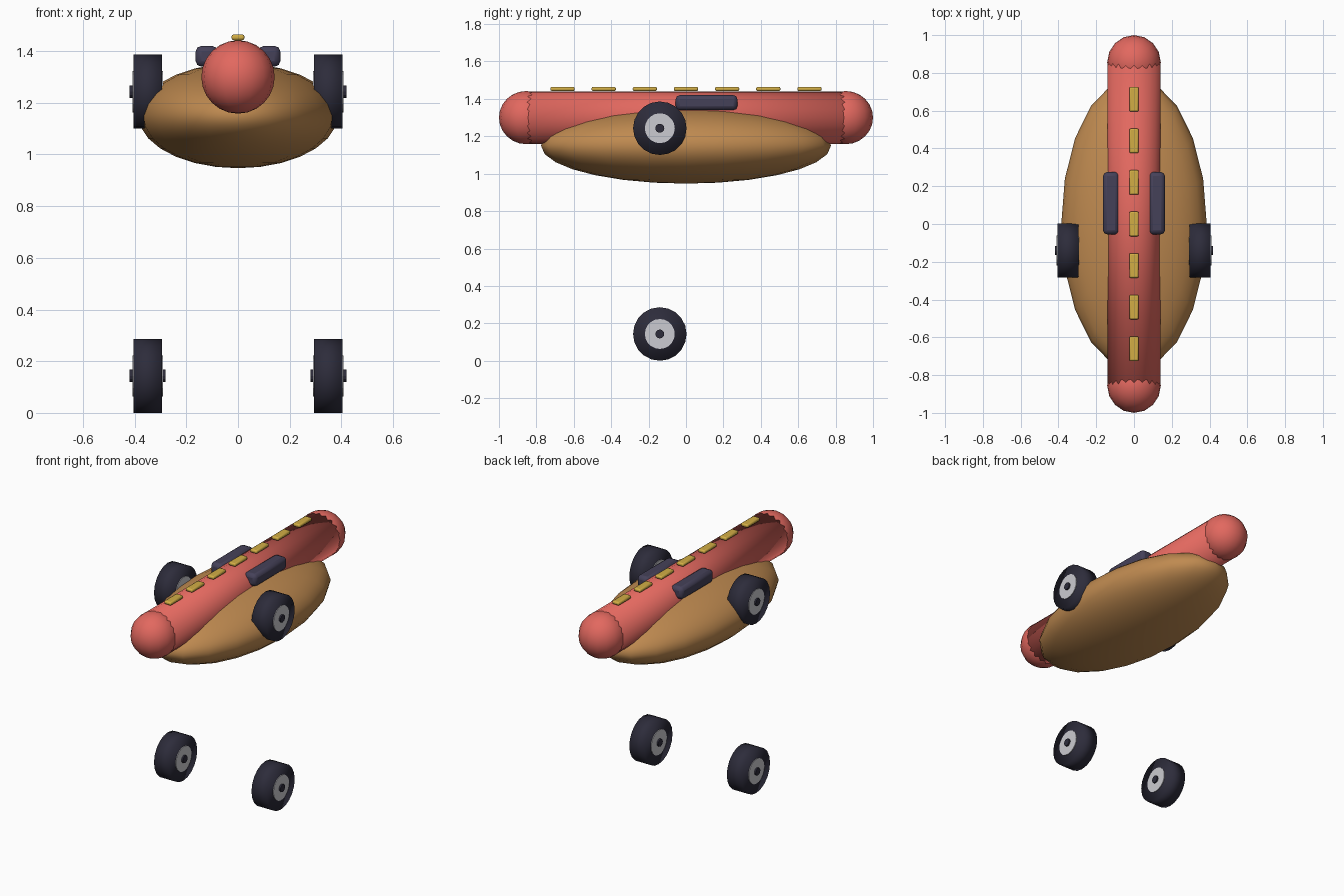
import bpy
import math

cube = bpy.data.objects.get("Cube")
if cube:
    bpy.data.objects.remove(cube, do_unlink=True)


def material(name, hex_code):
    srgb = [int(hex_code[i:i + 2], 16) / 255 for i in (0, 2, 4)]
    lin = [c / 12.92 if c <= 0.04045 else ((c + 0.055) / 1.055) ** 2.4 for c in srgb]
    m = bpy.data.materials.new(name)
    m.use_nodes = True
    m.diffuse_color = (*lin, 1)
    m.node_tree.nodes["Principled BSDF"].inputs["Base Color"].default_value = (*lin, 1)
    return m


SAUSAGE = material("sausage red", "E2685F")
BUN = material("bun brown", "BF8A50")
RUBBER = material("tyre rubber", "2D2C3B")
PAD = material("seat grey", "454159")
METAL = material("hub silver", "CBCBD1")
MUSTARD = material("mustard yellow", "D2AE45")


def finish(name, mat, smooth=True):
    ob = bpy.context.object
    ob.name = ob.data.name = name
    ob.data.materials.append(mat)
    if smooth:
        bpy.ops.object.shade_smooth()
    return ob


def ball(name, loc, size, mat, segments, rings):
    bpy.ops.mesh.primitive_uv_sphere_add(segments=segments, ring_count=rings, radius=1, location=loc)
    bpy.context.object.scale = size
    return finish(name, mat)


def cylinder(name, loc, radius, depth, mat, rotation, sides=20, smooth=True):
    bpy.ops.mesh.primitive_cylinder_add(vertices=sides, radius=radius, depth=depth,
                                        location=loc, rotation=rotation)
    return finish(name, mat, smooth)


def rounded_box(name, loc, size, bevel, mat):
    bpy.ops.mesh.primitive_cube_add(size=1, location=loc)
    bpy.context.object.scale = size
    bpy.ops.object.transform_apply(location=False, rotation=False, scale=True)
    ob = finish(name, mat, False)
    mod = ob.modifiers.new("rounded edges", "BEVEL")
    mod.width = bevel
    mod.segments = 2
    bpy.ops.object.shade_smooth_by_angle(angle=math.radians(40))
    return ob


# Bun body
ball("bun", (0, 0, 1.15), (0.385, 0.775, 0.203), BUN, 20, 14)

# Sausage with rounded ends
cylinder("sausage", (0, 0, 1.3), 0.14, 1.71, SAUSAGE, (math.pi / 2, 0, 0))
for side, end in ((-1, "front"), (1, "back")):
    ball(end + "_sausage_tip", (0, side * 0.855, 1.3), (0.142, 0.145, 0.142), SAUSAGE, 16, 12)

# Mustard dashes along the top
for i in range(7):
    rounded_box(f"mustard_dash_{i + 1}", (0, (i - 3) * 0.22, 1.453),
                (0.05, 0.13, 0.022), 0.008, MUSTARD)

# Side pads and wheels, mirrored left and right
AXLE = (0, math.pi / 2, 0)
for side, label in ((1, "left"), (-1, "right")):
    rounded_box(label + "_pad", (side * 0.121, 0.11, 1.38), (0.086, 0.33, 0.08), 0.022, PAD)
    for z, level in ((0.143, "lower"), (1.243, "upper")):
        centre = (side * 0.35, -0.14, z)
        name = f"{label}_{level}_"
        cylinder(name + "tyre", centre, 0.143, 0.11, RUBBER, AXLE)
        cylinder(name + "hub", centre, 0.08, 0.118, METAL, AXLE, smooth=False)
        cylinder(name + "axle_cap", centre, 0.024, 0.138, RUBBER, AXLE, 12, False)
